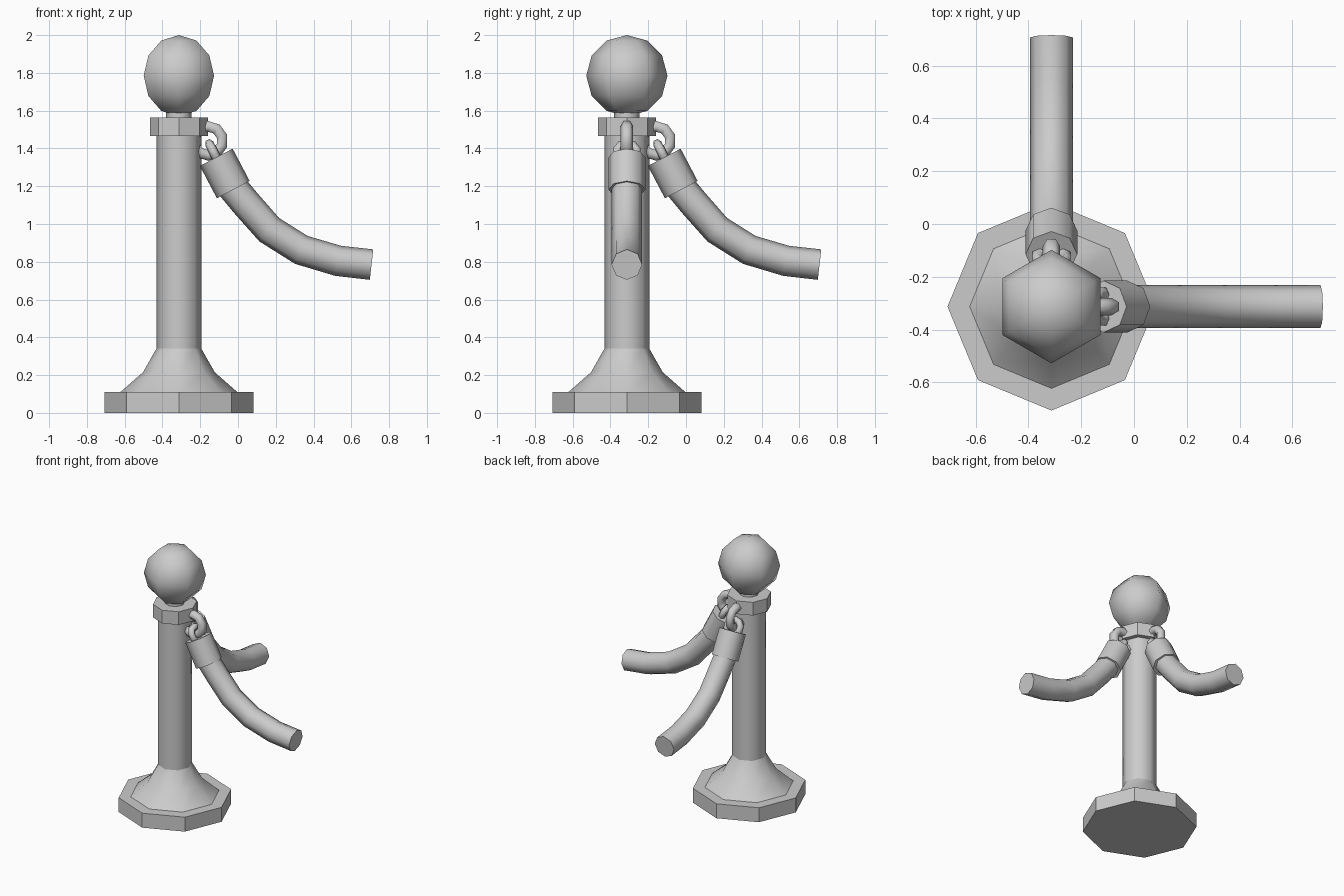
import bpy, bmesh
from math import sin, cos, pi, radians
from mathutils import Vector, Matrix

if "Cube" in bpy.data.objects:
    bpy.data.objects.remove(bpy.data.objects["Cube"])

CX = CY = -0.313


def finish(bm, name, angle, matrix):
    bmesh.ops.recalc_face_normals(bm, faces=bm.faces)
    me = bpy.data.meshes.new(name)
    bm.to_mesh(me)
    bm.free()
    me.polygons.foreach_set("use_smooth", [True] * len(me.polygons))
    me.set_sharp_from_angle(angle=radians(angle))
    ob = bpy.data.objects.new(name, me)
    ob.matrix_world = matrix
    bpy.context.collection.objects.link(ob)
    return ob


def sweep(name, path, radii, sides, matrix, angle=50, closed=False, start=0.0):
    """Tube of round sections along a path of (x, z) points in the XZ plane."""
    bm = bmesh.new()
    pts = [Vector((x, 0, z)) for x, z in path]
    n = len(pts)
    side = Vector((0, 1, 0))
    rings = []
    for i, p in enumerate(pts):
        a = pts[i - 1] if closed or i > 0 else p
        b = pts[(i + 1) % n] if closed or i < n - 1 else p
        t = (b - a).normalized()
        up = t.cross(side)
        rings.append([bm.verts.new(p + radii[i] * (cos(w) * side + sin(w) * up))
                      for w in (start + 2 * pi * k / sides for k in range(sides))])
    for i in range(n if closed else n - 1):
        r, s = rings[i], rings[(i + 1) % n]
        for k in range(sides):
            j = (k + 1) % sides
            bm.faces.new((r[k], r[j], s[j], s[k]))
    if not closed:
        bm.faces.new(rings[0])
        bm.faces.new(rings[-1])
    return finish(bm, name, angle, matrix)


def upright(name, profile, angle=50):
    """Eight-sided turned part from (radius, z) pairs."""
    return sweep(name, [(0, z) for r, z in profile], [r for r, z in profile], 8,
                 Matrix.Translation((CX, CY, 0)), angle)


def link(name, centre, major, minor, matrix, segs=10):
    path = [(major * cos(a), major * sin(a))
            for a in (2 * pi * (k + 0.5) / segs for k in range(segs))]
    m = matrix @ Matrix.Translation((centre[0], 0, centre[1]))
    return path, m


# Post
upright("base_plate", [(0.394, 0), (0.394, 0.11)], 30)
upright("base_flare", [(0.31, 0.11), (0.19, 0.215), (0.119, 0.34)])
upright("post", [(0.119, 0.335), (0.119, 1.47)])
upright("collar", [(0.153, 1.465), (0.153, 1.565)], 30)
upright("neck", [(0.068, 1.56), (0.068, 1.62)])

# Ball finial
bm = bmesh.new()
bmesh.ops.create_uvsphere(bm, u_segments=6, v_segments=6, radius=0.215)
finish(bm, "ball_finial", 65, Matrix.Translation((CX, CY, 1.785)))

# Two identical rope assemblies, leaving to the right and to the back
rope = [(-0.075, 1.275), (-0.025, 1.19), (0.04, 1.112), (0.165, 0.97),
        (0.335, 0.863), (0.53, 0.805), (0.707, 0.785)]
cuff = [(-0.115, 1.353), (-0.025, 1.182)]
tilt = Matrix.Rotation(radians(27), 4, 'Y')
for label, turn in (("right", 0), ("back", 90)):
    pivot = Matrix.Translation((CX, CY, 0))
    m = pivot @ Matrix.Rotation(radians(turn), 4, 'Z') @ Matrix.Translation((-CX, 0, 0))
    sweep("rope_" + label, rope, [0.081] * len(rope), 8, m)
    sweep("rope_cuff_" + label, cuff, [0.098] * 2, 8, m)

    # Ring through the collar, in the plane of the rope
    path, lm = link("ring", (-0.158, 1.44), 0.077, 0.033, m)
    sweep("post_ring_" + label, path, [0.033] * 10, 6, lm, 65, closed=True)

    # Cuff link, turned across the ring and leaning along the cuff
    path, lm = link("link", (-0.127, 1.377), 0.055, 0.024, m)
    lm = lm @ Matrix.Rotation(radians(-27), 4, 'Y') @ Matrix.Rotation(radians(90), 4, 'Z')
    sweep("cuff_link_" + label, path, [0.024] * 10, 6, lm, 65, closed=True)
